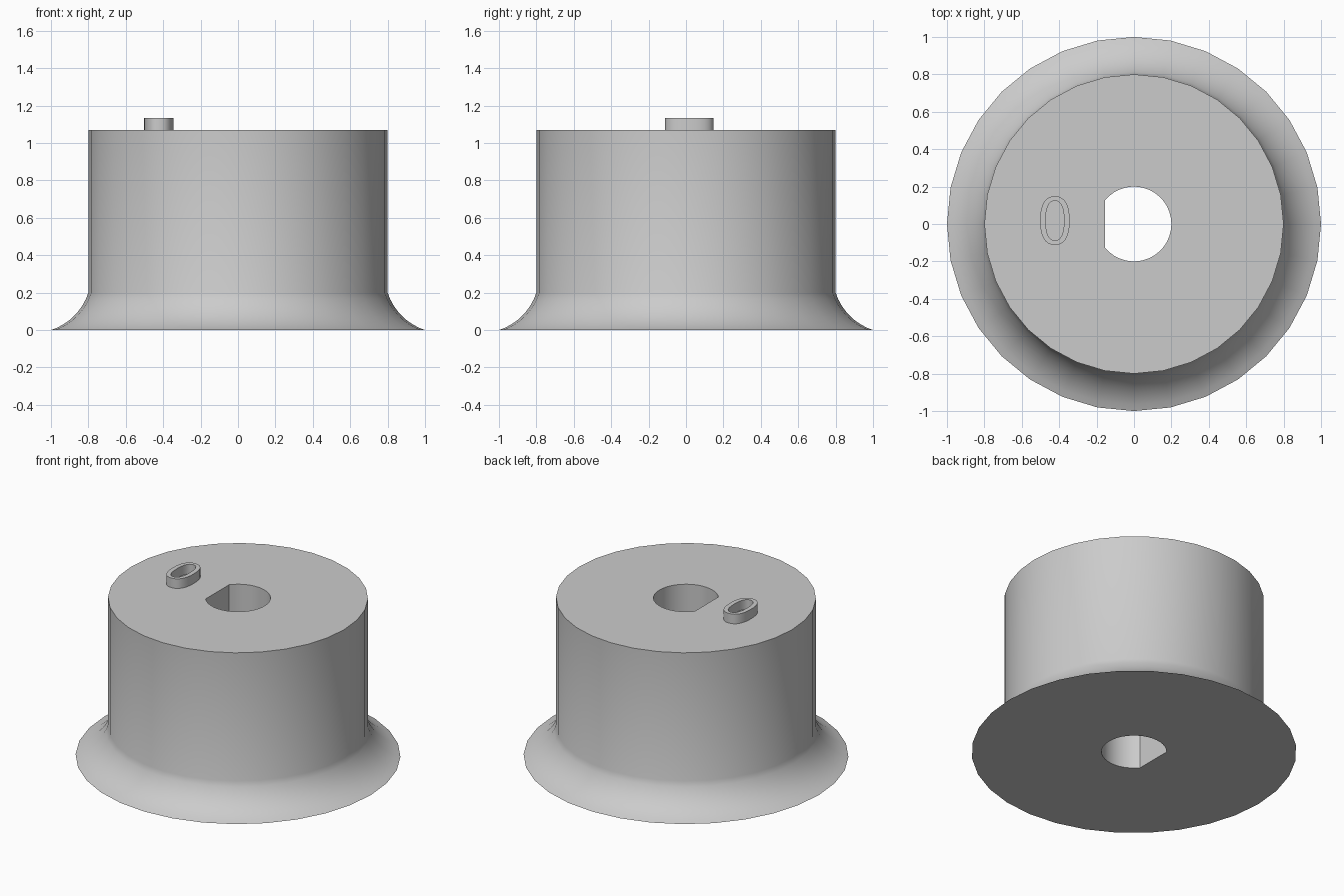
import bpy, bmesh
from math import sin, cos, pi, acos, radians, sqrt, copysign

if "Cube" in bpy.data.objects:
    bpy.data.objects.remove(bpy.data.objects["Cube"])

SEGMENTS = 32
TOP = 1.07
ANGLES = [-pi + 2 * pi * i / SEGMENTS for i in range(SEGMENTS)]

grey = bpy.data.materials.new("plain grey")
grey.use_nodes = True
colour = (0.6, 0.6, 0.6, 1)
grey.diffuse_color = colour
grey.node_tree.nodes["Principled BSDF"].inputs["Base Color"].default_value = colour


def circle(radius):
    return [(radius * cos(a), radius * sin(a)) for a in ANGLES]


def d_shape(radius, flat):
    """Circle cut by a straight side at x = -flat."""
    end = acos(-flat / radius)
    steps = SEGMENTS - 2
    arc = [-end + 2 * end * i / steps for i in range(steps + 1)]
    return [(-flat, 0)] + [(radius * cos(a), radius * sin(a)) for a in arc]


def oval(cx, cy, half_x, half_y, power):
    """Rounded oval with fairly straight sides."""
    def squash(v):
        return copysign(abs(v) ** (2 / power), v)
    return [(cx + half_x * squash(cos(a)), cy + half_y * squash(sin(a))) for a in ANGLES]


def closed_loft(name, sections):
    """Join (outline, height) sections into a closed ring-shaped solid."""
    bm = bmesh.new()
    rings = [[bm.verts.new((x, y, z)) for x, y in outline] for outline, z in sections]
    for k, ring in enumerate(rings):
        following = rings[(k + 1) % len(rings)]
        for i in range(SEGMENTS):
            j = (i + 1) % SEGMENTS
            bm.faces.new((ring[i], ring[j], following[j], following[i]))
    bmesh.ops.recalc_face_normals(bm, faces=bm.faces)
    mesh = bpy.data.meshes.new(name)
    bm.to_mesh(mesh)
    bm.free()
    mesh.materials.append(grey)
    obj = bpy.data.objects.new(name, mesh)
    bpy.context.collection.objects.link(obj)
    bpy.ops.object.select_all(action="DESELECT")
    obj.select_set(True)
    bpy.context.view_layer.objects.active = obj
    bpy.ops.object.shade_smooth_by_angle(angle=radians(35))
    return obj


# Concave flare running from the foot rim up to the cylinder wall
start, end, steps = radians(18), radians(72), 8
radius = 0.2 / (sin(end) - sin(start))
flare = []
for i in range(steps + 1):
    t = start + (end - start) * i / steps
    flare.append((circle(1 - radius * (sin(t) - sin(start))),
                  radius * (cos(start) - cos(t))))

# Flared cylinder with a D-shaped through hole
bore = d_shape(0.2, 0.155)
closed_loft("flared_body", flare + [(circle(0.8), TOP), (bore, TOP), (bore, 0)])

# Raised oval ring on the top face
outer = oval(-0.423, 0.018, 0.079, 0.13, 2.4)
inner = oval(-0.423, 0.018, 0.049, 0.106, 2.4)
closed_loft("raised_oval_ring", [(outer, TOP - 0.01), (outer, 1.135),
                                 (inner, 1.135), (inner, TOP - 0.01)])
